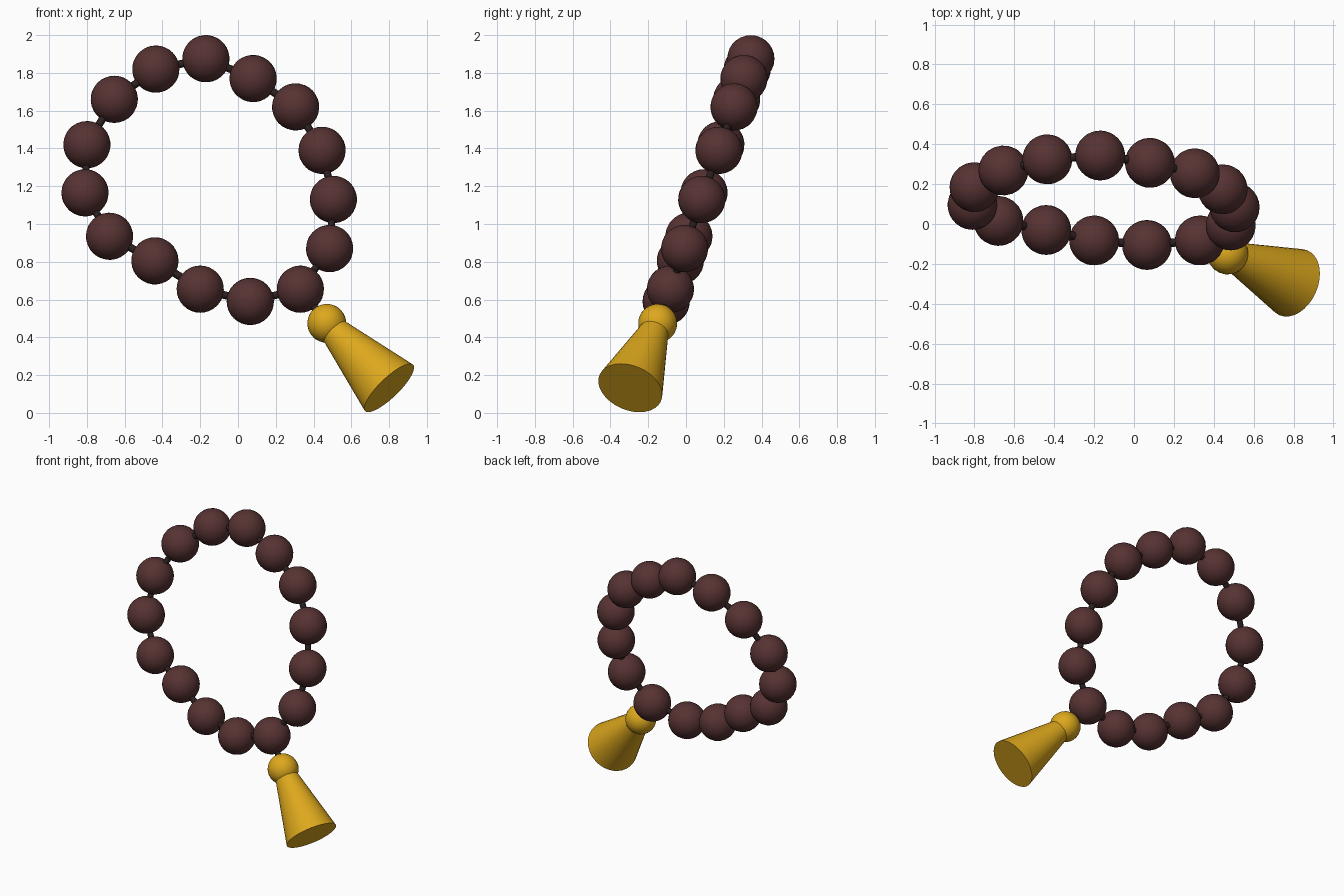
import bpy
import math
from mathutils import Vector

cube = bpy.data.objects.get("Cube")
if cube:
    bpy.data.objects.remove(cube, do_unlink=True)


def material(name, color):
    mat = bpy.data.materials.new(name)
    mat.use_nodes = True
    rgba = (*color, 1.0)
    mat.diffuse_color = rgba
    bsdf = mat.node_tree.nodes["Principled BSDF"]
    bsdf.inputs["Base Color"].default_value = rgba
    bsdf.inputs["Roughness"].default_value = 0.6
    return mat


wood = material("dark brown wood", (0.095, 0.032, 0.032))
cord_dark = material("dark cord", (0.025, 0.014, 0.014))
gold = material("golden yellow", (0.72, 0.39, 0.012))


def finish(obj, name, mat):
    obj.name = name
    obj.data.materials.append(mat)
    bpy.ops.object.shade_smooth_by_angle(angle=math.radians(40))
    return obj


def ball(name, center, radius, mat, axis):
    bpy.ops.mesh.primitive_uv_sphere_add(segments=28, ring_count=16, radius=radius, location=center,
                                         rotation=axis.to_track_quat('Z', 'Y').to_euler())
    return finish(bpy.context.object, name, mat)


def cord(name, points, closed):
    curve = bpy.data.curves.new(name, 'CURVE')
    curve.dimensions = '3D'
    curve.bevel_depth = 0.021
    curve.bevel_resolution = 2
    spline = curve.splines.new('POLY')
    spline.points.add(len(points) - 1)
    for point, co in zip(spline.points, points):
        point.co = (*co, 1.0)
    spline.use_cyclic_u = closed
    curve.materials.append(cord_dark)
    obj = bpy.data.objects.new(name, curve)
    bpy.context.collection.objects.link(obj)


# Beads lie in one leaning plane, so depth follows height
loop_xz = [(-0.17, 1.875), (0.08, 1.77), (0.305, 1.62), (0.445, 1.39), (0.505, 1.13),
           (0.485, 0.87), (0.33, 0.655), (0.065, 0.59), (-0.20, 0.655), (-0.44, 0.805),
           (-0.68, 0.935), (-0.81, 1.165), (-0.80, 1.42), (-0.655, 1.66), (-0.435, 1.82)]
centers = [Vector((x, 0.349 * z - 0.311, z)) for x, z in loop_xz]
for i, center in enumerate(centers):
    along = centers[(i + 1) % len(centers)] - centers[i - 1]
    ball(f"bead_{i + 1}", center, 0.125, wood, along)

# Cord through the beads, and a short tie to the tassel
knot = Vector((0.47, -0.15, 0.474))
hem = Vector((0.80, -0.295, 0.132))
cord("loop_cord", centers, True)
cord("tassel_cord", [centers[6], knot], False)

# Tassel: round head and flaring skirt
axis = (hem - knot).normalized()
ball("tassel_head", knot, 0.103, gold, axis)
start = knot + axis * 0.06
bpy.ops.mesh.primitive_cone_add(vertices=32, radius1=0.077, radius2=0.177,
                                depth=(hem - start).length, location=(start + hem) / 2,
                                rotation=axis.to_track_quat('Z', 'Y').to_euler())
finish(bpy.context.object, "tassel_skirt", gold)
